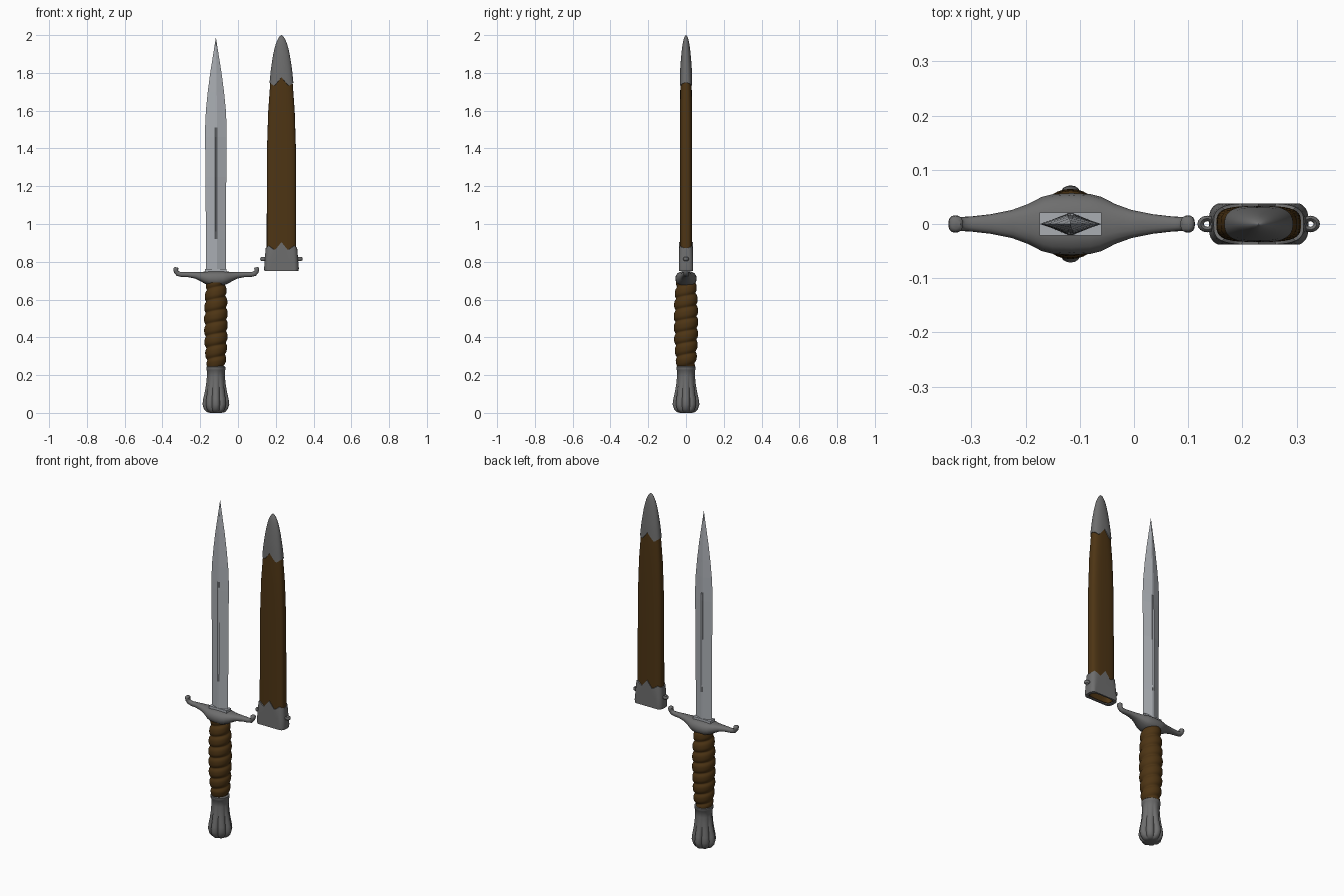
import bpy, math

if "Cube" in bpy.data.objects:
    bpy.data.objects.remove(bpy.data.objects["Cube"])

def material(name, rgb):
    m = bpy.data.materials.new(name)
    m.diffuse_color = (*rgb, 1)
    m.use_nodes = True
    m.node_tree.nodes["Principled BSDF"].inputs["Base Color"].default_value = m.diffuse_color
    return m

STEEL = material("blade steel", (0.40, 0.42, 0.45))
IRON = material("dark iron", (0.155, 0.155, 0.155))
BROWN = material("brown leather", (0.075, 0.035, 0.007))
CX, SX = -0.117, 0.23          # dagger and scabbard axes


def loft(name, rings, mat, smooth=40, cap_start=True, cap_end=True, closed=False):
    """Skin a list of equal-length point rings."""
    n, k = len(rings[0]), len(rings)
    verts = [p for r in rings for p in r]
    faces = []
    for i in range(k if closed else k - 1):
        a, b = i * n, ((i + 1) % k) * n
        faces += [(a + j, a + (j + 1) % n, b + (j + 1) % n, b + j) for j in range(n)]
    if not closed:
        if cap_start:
            faces.append(tuple(reversed(range(n))))
        if cap_end:
            faces.append(tuple(range((k - 1) * n, k * n)))
    me = bpy.data.meshes.new(name)
    me.from_pydata(verts, [], faces)
    ob = bpy.data.objects.new(name, me)
    bpy.context.collection.objects.link(ob)
    me.materials.append(mat)
    bpy.ops.object.select_all(action='DESELECT')
    ob.select_set(True)
    bpy.context.view_layer.objects.active = ob
    bpy.ops.object.mode_set(mode='EDIT')
    bpy.ops.mesh.select_all(action='SELECT')
    bpy.ops.mesh.normals_make_consistent(inside=False)
    bpy.ops.object.mode_set(mode='OBJECT')
    if smooth:
        bpy.ops.object.shade_smooth_by_angle(angle=math.radians(smooth))
    return ob


def interp(table, z):
    """Linear lookup in rows of (z, values...)."""
    if z <= table[0][0]:
        return table[0][1:]
    for a, b in zip(table, table[1:]):
        if z <= b[0]:
            t = (z - a[0]) / (b[0] - a[0])
            return [p + (q - p) * t for p, q in zip(a[1:], b[1:])]
    return table[-1][1:]


def sup(th, n):
    """Unit superellipse point."""
    c, s = math.cos(th), math.sin(th)
    return (math.copysign(abs(c) ** (2 / n), c), math.copysign(abs(s) ** (2 / n), s))


def angles(n):
    return [2 * math.pi * i / n for i in range(n)]


# Blade: diamond section with a narrow fuller (z, half width, half depth, groove)
rings = []
for z, w, h, g in [(0.74, .053, .020, 0), (0.92, .053, .019, 0), (0.96, .053, .019, .006),
                   (1.25, .055, .018, .006), (1.46, .057, .017, .005), (1.51, .057, .016, 0),
                   (1.60, .053, .015, 0), (1.70, .043, .013, 0), (1.80, .030, .010, 0),
                   (1.90, .014, .006, 0), (1.985, .0006, .0006, 0)]:
    f = min(.006, w * .1)
    rings.append([(CX + x, y, z) for x, y in [(w, 0), (f, h), (0, h - g), (-f, h),
                                              (-w, 0), (-f, -h), (0, g - h), (f, -h)]])
loft("blade", rings, STEEL, 0)

# Rectangular collar at the blade root
loft("blade_collar", [[(CX + a * .057, b * .021, z) for a, b in
                       [(1, 1), (-1, 1), (-1, -1), (1, -1)]] for z in (0.735, 0.762)], STEEL, 0)

# Cross guard: half path (offset, z centre, half height, half depth, tilt), mirrored
half = [(0, .711, .040, .057, 0), (.035, .712, .038, .055, 0), (.055, .716, .033, .050, 8),
        (.08, .722, .025, .037, 10), (.11, .729, .018, .026, 8), (.15, .733, .014, .018, 4),
        (.185, .733, .013, .014, 4), (.203, .737, .013, .013, 30), (.212, .747, .012, .014, 62),
        (.2145, .758, .013, .016, 88), (.2135, .766, .013, .015, 95), (.213, .771, .008, .009, 95)]
path = [(-u, z, h, d, -t) for u, z, h, d, t in reversed(half[1:])] + half
rings = []
for u, z, h, d, t in path:
    a = math.radians(t)
    ring = []
    for th in angles(16):
        p, q = sup(th, 2.4)
        ring.append((CX + 0.002 + u - q * h * math.sin(a), p * d, z + q * h * math.cos(a)))
    rings.append(ring)
loft("cross_guard", rings, IRON, 45)

# Grip with a spiral wrap
shape = [(.235, .047), (.28, .056), (.38, .063), (.50, .065), (.60, .062), (.66, .057), (.69, .054)]
rings = []
for i in range(92):
    z = .235 + i * .005
    R = interp(shape, z)[0]
    ring = []
    for th in angles(32):
        bump = abs(math.sin(math.pi * z / .062 - th / 2))
        r = R - .010 * (1 - bump) ** 1.5
        ring.append((CX + r * math.cos(th) * .97, r * math.sin(th), z))
    rings.append(ring)
loft("grip", rings, BROWN, 60)

# Fluted pommel: (z, radius, flute depth)
rings = []
for z, R, g in [(0, .030, .1), (.004, .048, .14), (.02, .063, .18), (.045, .071, .19),
                (.075, .067, .18), (.11, .059, .15), (.15, .052, .10), (.19, .048, .05),
                (.225, .048, 0), (.228, .051, 0), (.243, .051, 0), (.247, .046, 0)]:
    ring = []
    for th in angles(64):
        r = R * (1 - g * (1 - abs(math.cos(3 * th))) - g * .3 * math.sin(2 * th) ** 2)
        if z < .2:
            r = R * (1 - g * (1 - abs(math.cos(4 * th))) ** 1.5 - g * .4 * math.sin(2 * th) ** 2)
        ring.append((CX + r * math.cos(th), r * math.sin(th), z))
    rings.append(ring)
loft("pommel", rings, IRON, 50)

# Scabbard shape: (z, half width, half depth, squareness)
SHEATH = [(.75, .078, .033, 3.4), (1.0, .078, .033, 3.4), (1.4, .0765, .033, 3.2),
          (1.6, .070, .032, 3), (1.74, .060, .030, 2.6), (1.82, .052, .027, 2.3),
          (1.90, .040, .021, 2.1), (1.95, .029, .016, 2), (1.98, .018, .011, 2),
          (1.995, .008, .005, 2), (2.0, .001, .001, 2)]


def sheath_point(th, z, off):
    w, d, n = interp(SHEATH, z)
    p, q = sup(th, n)
    return (SX + p * max(w + off, .001), q * max(d + off, .001), z)


# Leather body, hollow at the mouth
stops = [(1.70, -.008), (.756, -.008), (.756, 0), (1.0, 0), (1.2, 0), (1.4, 0),
         (1.5, 0), (1.6, 0), (1.74, 0), (1.80, 0)]
loft("scabbard_body", [[sheath_point(th, z, o) for th in angles(40)] for z, o in stops], BROWN, 40)


def peak(x, centre, width):
    return max(0, 1 - abs(x - centre) / width)


# Tip cap with a pointed lower edge
rings = []
for t in [0, .001, .12, .25, .38, .5, .62, .73, .82, .89, .94, .98, 1]:
    ring = []
    for th in angles(64):
        x = abs(sheath_point(th, 1.74, 0)[0] - SX)
        edge = 1.733 + .045 * peak(x, 0, .035) + .015 * peak(x, .06, .02)
        ring.append(sheath_point(th, edge + (2.0 - edge) * t, 0 if t == 0 else .004 * (1 - t ** 4)))
    rings.append(ring)
loft("scabbard_tip", rings, IRON, 45, cap_start=False)

# Mouth fitting with a pointed upper edge, a closed band around the leather
rings = []
for t, off in [(0, -.004), (0, .012), (.12, .014), (.5, .010), (.85, .007), (1, .005), (1, -.001)]:
    ring = []
    for th in angles(64):
        x = abs(sheath_point(th, .8, 0)[0] - SX)
        edge = .862 + .042 * peak(x, 0, .032) + .022 * peak(x, .064, .03)
        p = sheath_point(th, .75, off)
        ring.append((p[0], max(-.038, min(.038, p[1])), .75 + (edge - .75) * t))
    rings.append(ring)
loft("scabbard_mouth", rings, IRON, 40, closed=True)

# Side hanging rings
for side, name in ((-1, "left_hanging_ring"), (1, "right_hanging_ring")):
    bpy.ops.mesh.primitive_torus_add(major_segments=16, minor_segments=8, major_radius=.012,
                                     minor_radius=.006, location=(SX + side * .095, 0, .815))
    ob = bpy.context.object
    ob.name = name
    ob.scale = (1, .85, 1.6)
    ob.data.materials.append(IRON)
    bpy.ops.object.shade_smooth_by_angle(angle=math.radians(45))
